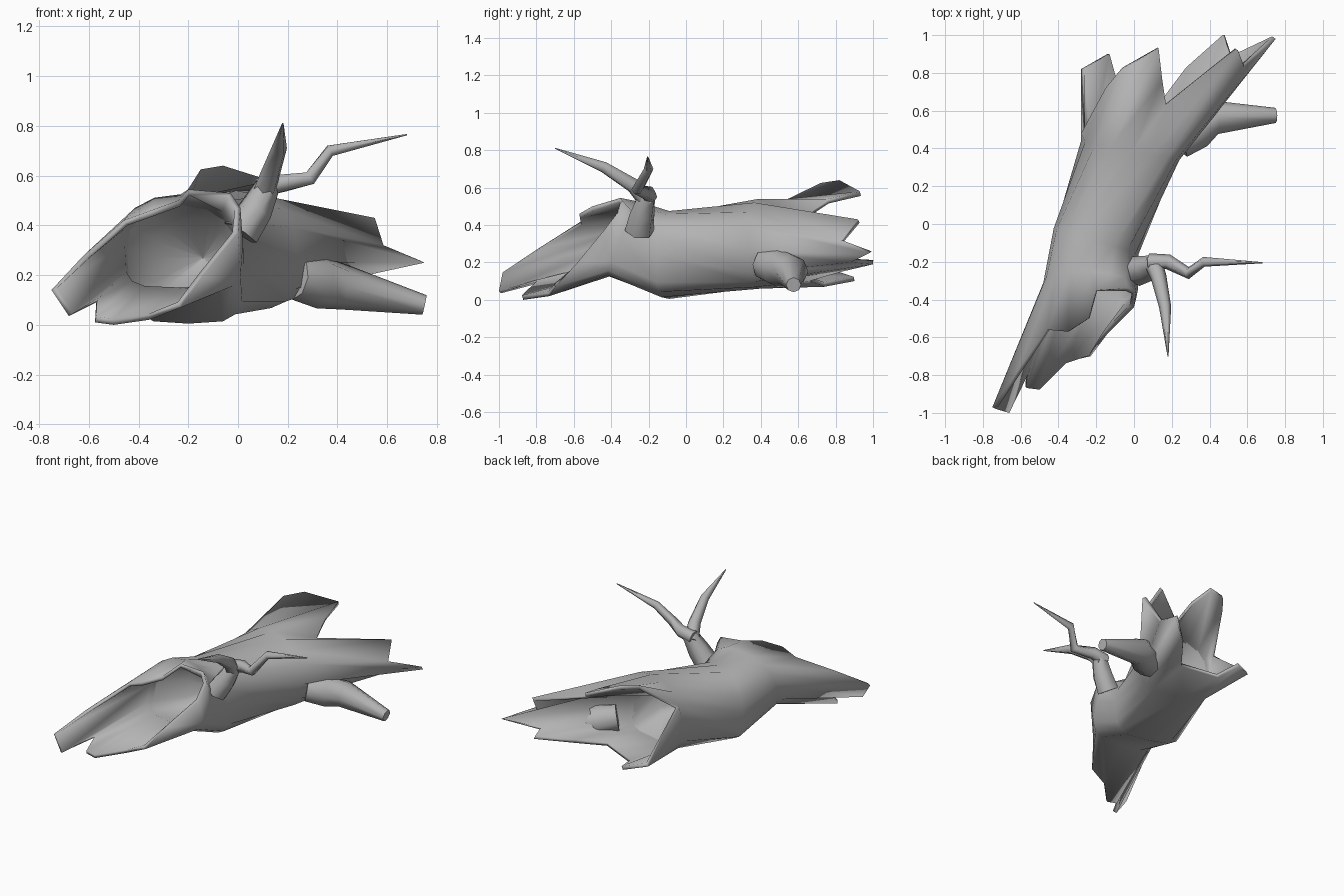
import bpy, bmesh, math
from mathutils import Vector

cube = bpy.data.objects.get("Cube")
if cube:
    bpy.data.objects.remove(cube, do_unlink=True)

bark = bpy.data.materials.new("grey_bark")
bark.use_nodes = True
grey = (0.45, 0.45, 0.45, 1)
bark.diffuse_color = grey
bark.node_tree.nodes["Principled BSDF"].inputs["Base Color"].default_value = grey


def loft(name, rings, capped):
    """Bridge closed rings of equal size, optionally capping both ends."""
    bm = bmesh.new()
    loops = [[bm.verts.new(p) for p in ring] for ring in rings]
    count = len(rings[0])
    for a, b in zip(loops, loops[1:]):
        for i in range(count):
            j = (i + 1) % count
            bm.faces.new((b[i], b[j], a[j], a[i]))
    if capped:
        bm.faces.new(loops[0])
        bm.faces.new(loops[-1][::-1])
        bmesh.ops.recalc_face_normals(bm, faces=bm.faces[:])
    mesh = bpy.data.meshes.new(name)
    bm.to_mesh(mesh)
    bm.free()
    mesh.materials.append(bark)
    obj = bpy.data.objects.new(name, mesh)
    bpy.context.collection.objects.link(obj)
    return obj


def smooth(obj, degrees):
    bpy.ops.object.select_all(action='DESELECT')
    obj.select_set(True)
    bpy.context.view_layer.objects.active = obj
    bpy.ops.object.shade_smooth_by_angle(angle=math.radians(degrees))


def trunk_ring(x, y, z, width, height, skew, lean=0, turn=0, count=16):
    """Section with a round top and squarer base, from the bottom to +x."""
    ring = []
    for i in range(count):
        t = math.tau * (i + turn) / count
        s, c = math.sin(t), -math.cos(t)
        power = 0.5 if c < 0 else 0.9
        dx = width * math.copysign(abs(s) ** power, s)
        dz = height * math.copysign(abs(c) ** power, c)
        ring.append((x + dx, y - skew * dx + lean * dz, z + dz))
    return ring


def branch(name, path, sides=6):
    """Tapered limb along (position, radius) pairs."""
    points = [Vector(p) for p, r in path]
    rings = []
    for k, (p, r) in enumerate(path):
        before, after = points[max(k - 1, 0)], points[min(k + 1, len(points) - 1)]
        along = (after - before).normalized()
        side = along.cross(Vector((0, 0, 1))).normalized()
        up = side.cross(along)
        turns = [math.tau * i / sides for i in range(sides)]
        rings.append([points[k] + r * (math.cos(t) * side + math.sin(t) * up)
                      for t in turns])
    smooth(loft(name, rings, True), 70)


# Splintered rims of the hollow trunk, from the bottom round by the +x side
front_rim = [
    (-.50, -.87, 0), (-.36, -.73, .02), (-.23, -.70, .07), (-.14, -.58, .2),
    (0, -.44, .37), (.01, -.36, .47), (-.03, -.34, .53), (-.2, -.35, .545),
    (-.24, -.50, .5), (-.35, -.57, .46), (-.46, -.56, .42), (-.62, -.78, .28),
    (-.75, -.97, .14), (-.68, -.99, .035), (-.57, -.78, .09), (-.575, -.86, .01)]
back_rim = [
    (-.09, .74, .07), (.15, .66, .1), (.28, .83, .15), (.48, 1, .19),
    (.52, .88, .2), (.75, .98, .25), (.585, .83, .32), (.55, .92, .43),
    (.17, .63, .45), (.15, .76, .54), (.13, .93, .58), (-.06, .82, .64),
    (-.15, .72, .625), (-.28, .48, .42), (-.28, .82, .13), (-.14, .9, .1)]

trunk = loft("hollow_trunk", [
    front_rim,
    trunk_ring(-.23, -.33, .325, .25, .2, .08, lean=.4),
    trunk_ring(-.2, -.09, .24, .225, .235, .3),
    trunk_ring(-.02, .39, .3, .26, .24, .2, turn=-1.1),
    back_rim], False)
wall = trunk.modifiers.new("wall", 'SOLIDIFY')
wall.thickness = .025
wall.offset = -1
smooth(trunk, 60)

# Rotten core that closes the hollow between both ends
core = loft("inner_core", [
    trunk_ring(-.23, -.32, .325, .235, .185, .08, lean=.4),
    trunk_ring(-.18, -.1, .27, .16, .16, .3),
    trunk_ring(-.14, .02, .27, .001, .001, .3),
    trunk_ring(-.06, .2, .29, .16, .16, .3),
    trunk_ring(-.02, .38, .3, .24, .22, .2, turn=-1.1)], False)
smooth(core, 60)

# Thick low limb near the back
branch("low_limb", [((.23, .43, .19), .09), ((.33, .5, .17), .105),
                    ((.43, .565, .15), .09), ((.75, .575, .08), .04)], 8)

# Forked branch on the upper +x side
branch("fork_base", [((.01, -.25, .37), .08), ((.07, -.235, .46), .07),
                     ((.12, -.21, .56), .05)])
branch("side_twig", [((.08, -.2, .55), .045), ((.18, -.2, .57), .04),
                     ((.29, -.26, .59), .032), ((.37, -.2, .7), .026),
                     ((.68, -.205, .765), .003)])
branch("front_twig", [((.1, -.2, .52), .05), ((.13, -.28, .61), .042),
                      ((.165, -.44, .71), .032), ((.18, -.7, .81), .003)])
